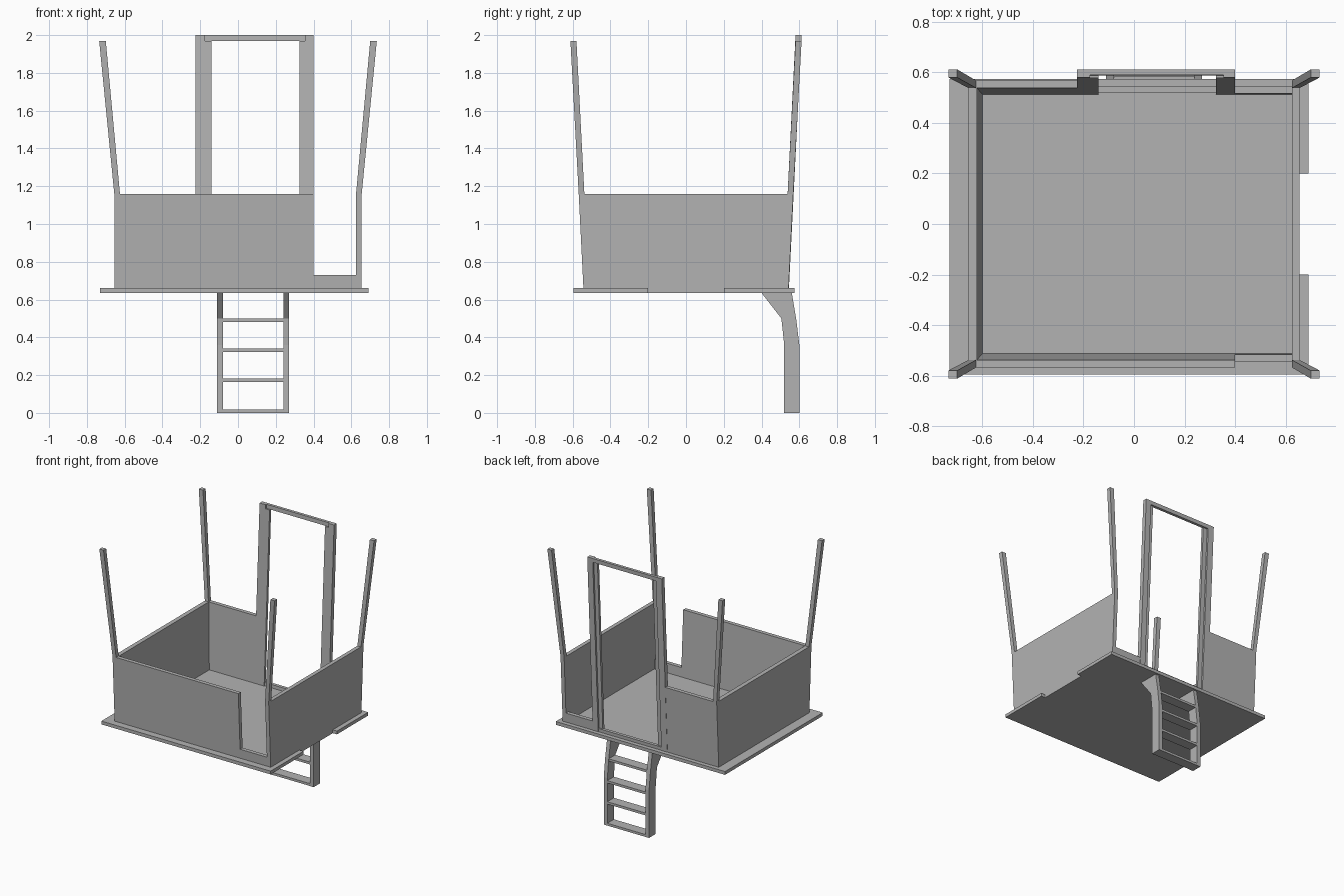
import bpy
import bmesh

if "Cube" in bpy.data.objects:
    bpy.data.objects.remove(bpy.data.objects["Cube"], do_unlink=True)

grey = bpy.data.materials.new("plain grey")
grey.use_nodes = True
colour = (0.45, 0.45, 0.45, 1)
grey.diffuse_color = colour
grey.node_tree.nodes["Principled BSDF"].inputs["Base Color"].default_value = colour

FLOOR, SILL, RAIL, TOP = 0.66, 0.73, 1.16, 2.0


def finish(name, bm):
    bmesh.ops.recalc_face_normals(bm, faces=bm.faces[:])
    mesh = bpy.data.meshes.new(name)
    bm.to_mesh(mesh)
    bm.free()
    mesh.materials.append(grey)
    obj = bpy.data.objects.new(name, mesh)
    bpy.context.collection.objects.link(obj)
    return obj


def prism(name, outline, offset):
    """Closed outline swept along an offset."""
    bm = bmesh.new()
    face = bm.faces.new([bm.verts.new(p) for p in outline])
    side = bmesh.ops.extrude_face_region(bm, geom=[face])["geom"]
    bmesh.ops.translate(bm, vec=offset,
                        verts=[v for v in side if isinstance(v, bmesh.types.BMVert)])
    return finish(name, bm)


def loft(name, low, high, z0, z1):
    """Block between two rectangles given as (x0, x1, y0, y1)."""
    bm = bmesh.new()
    rings = []
    for (x0, x1, y0, y1), z in ((low, z0), (high, z1)):
        rings.append([bm.verts.new(p) for p in
                      ((x0, y0, z), (x1, y0, z), (x1, y1, z), (x0, y1, z))])
    a, b = rings
    bm.faces.new(a)
    bm.faces.new(b)
    for i in range(4):
        j = (i + 1) % 4
        bm.faces.new((a[i], a[j], b[j], b[i]))
    return finish(name, bm)


def lean(z):
    """Outward shift of the front and back walls at a height."""
    return (z - FLOOR) * 0.05


def leaning(name, x0, x1, z0, z1, inner, outer, side):
    """Panel following the lean of the front (-1) or back (1) wall."""
    def rect(z):
        ys = sorted((side * (inner + lean(z)), side * (outer + lean(z))))
        return (x0, x1, *ys)
    return loft(name, rect(z0), rect(z1), z0, z1)


# Floor plate with a shallow notch in one edge
floor_outline = [(-0.73, -0.595), (0.69, -0.595), (0.69, -0.2), (0.655, -0.2),
                 (0.655, 0.2), (0.69, 0.2), (0.69, 0.575), (-0.73, 0.575)]
prism("floor", [(x, y, 0.635) for x, y in floor_outline], (0, 0, FLOOR - 0.635))

# Side walls
y0, y1 = 0.543, 0.543 + lean(RAIL)
loft("left_wall", (0.625, 0.655, -y0, y0), (0.625, 0.655, -y1, y1), FLOOR, RAIL)
loft("right_wall", (-0.655, -0.6, -y0, y0), (-0.655, -0.622, -y1, y1), FLOOR, RAIL)

# Front and back walls with low sills across the openings
leaning("front_wall", -0.655, 0.40, FLOOR, RAIL, 0.513, 0.543, -1)
leaning("back_wall", -0.655, -0.2, FLOOR, RAIL, 0.513, 0.543, 1)
for label, side in (("front", -1), ("back", 1)):
    leaning(label + "_sill", 0.40, 0.64, FLOOR, SILL, 0.513, 0.543, side)

# Corner posts flaring outward
for xname, sx in (("left", 1), ("right", -1)):
    for yname, sy in (("front", -1), ("back", 1)):
        low = (*sorted((sx * 0.625, sx * 0.655)), *sorted((sy * 0.538, sy * 0.568)))
        high = (*sorted((sx * 0.70, sx * 0.735)), *sorted((sy * 0.58, sy * 0.612)))
        loft(f"{yname}_{xname}_post", low, high, RAIL, 1.97)

# Door frame: outer jambs, thinner stops, head and threshold
for label, a, b, c in (("right", -0.225, -0.175, -0.14), ("left", 0.40, 0.355, 0.325)):
    leaning(label + "_jamb", min(a, b), max(a, b), FLOOR, TOP, 0.513, 0.545, 1)
    leaning(label + "_stop", min(b, c), max(b, c), FLOOR, TOP - 0.03, 0.513, 0.532, 1)
leaning("door_head", -0.175, 0.355, TOP - 0.03, TOP, 0.523, 0.545, 1)
leaning("threshold", -0.175, 0.355, FLOOR, FLOOR + 0.025, 0.518, 0.543, 1)

# Ladder rails
rail_profile = [(0.40, 0.635), (0.56, 0.635), (0.583, 0.5), (0.60, 0.36),
                (0.60, 0), (0.52, 0), (0.52, 0.36), (0.505, 0.5)]
for label, x in (("right", -0.11), ("left", 0.24)):
    prism(label + "_ladder_rail", [(x, y, z) for y, z in rail_profile], (0.03, 0, 0))

# Ladder rungs
for i, (z, back) in enumerate(((0, 0.60), (0.163, 0.60), (0.323, 0.60), (0.482, 0.583))):
    front = back - 0.078
    rect = (-0.08, 0.24, front, back)
    loft(f"rung_{i + 1}", rect, rect, z, z + 0.018)
